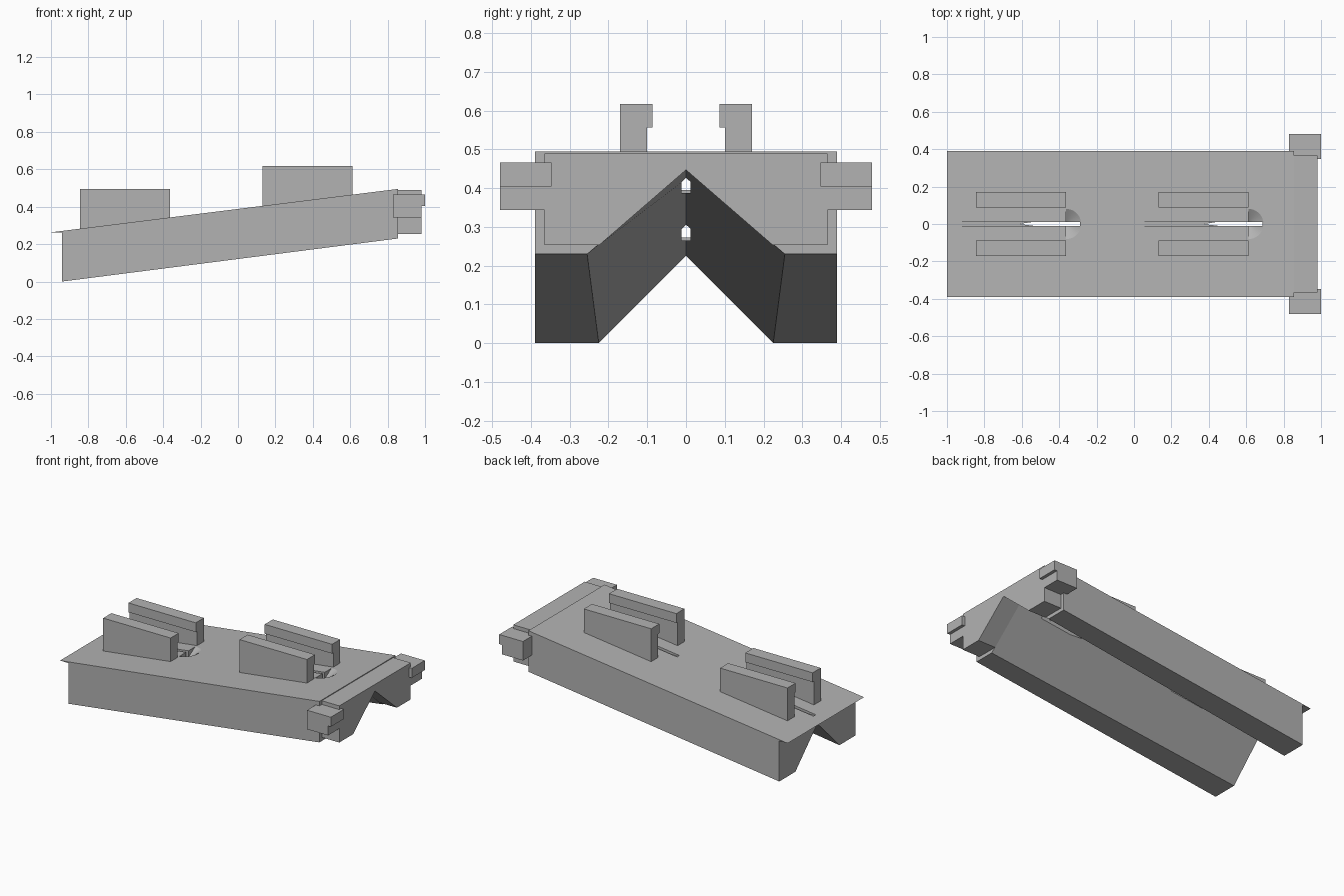
import bpy
import bmesh

cube = bpy.data.objects.get("Cube")
if cube:
    bpy.data.objects.remove(cube, do_unlink=True)

grey = bpy.data.materials.new("plain grey")
grey.use_nodes = True
grey.diffuse_color = (0.45, 0.45, 0.45, 1)
grey.node_tree.nodes["Principled BSDF"].inputs["Base Color"].default_value = (0.45, 0.45, 0.45, 1)

HALF = 0.39          # half width of the body
BACK, FRONT = -0.94, 0.855
SLOPE = 0.125


def top_at(x):
    return 0.495 + SLOPE * (x - FRONT)


def finish(name, bm):
    bmesh.ops.recalc_face_normals(bm, faces=bm.faces)
    mesh = bpy.data.meshes.new(name)
    bm.to_mesh(mesh)
    bm.free()
    mesh.materials.append(grey)
    obj = bpy.data.objects.new(name, mesh)
    bpy.context.collection.objects.link(obj)
    return obj


def loft(name, start, end):
    """Solid between two matching rings of points."""
    bm = bmesh.new()
    a = [bm.verts.new(p) for p in start]
    b = [bm.verts.new(p) for p in end]
    bm.faces.new(a)
    bm.faces.new(b)
    for i in range(len(a)):
        j = (i + 1) % len(a)
        bm.faces.new((a[i], a[j], b[j], b[i]))
    return finish(name, bm)


def box(name, x0, x1, y0, y1, z0, z1):
    ring = [(y0, z0), (y1, z0), (y1, z1), (y0, z1)]
    return loft(name, [(x0, y, z) for y, z in ring], [(x1, y, z) for y, z in ring])


def notched(x, half, top, bottom, apex, gap):
    """Cross-section with a V notch underneath."""
    return [(x, -half, top), (x, -half, bottom), (x, -gap, bottom), (x, 0, apex),
            (x, gap, bottom), (x, half, bottom), (x, half, top)]


def cut(target, cutter):
    mod = target.modifiers.new("cut", "BOOLEAN")
    mod.operation = "DIFFERENCE"
    mod.solver = "EXACT"
    mod.object = cutter
    bpy.context.view_layer.objects.active = target
    bpy.ops.object.modifier_apply(modifier=mod.name)
    bpy.data.objects.remove(cutter, do_unlink=True)


# Sloping body with a V channel along its underside
body = loft("sloped_body",
            notched(BACK, HALF, top_at(BACK), 0.0, 0.225, 0.225),
            notched(FRONT, HALF, top_at(FRONT), 0.23, 0.447, 0.255))

# Thin wedge lip at the low end
lip = [(-1.0, 0.263), (BACK, 0.263), (BACK, top_at(BACK))]
loft("wedge_lip", [(x, -HALF, z) for x, z in lip], [(x, HALF, z) for x, z in lip])

# Level end plate with the same notch
loft("end_plate",
     notched(FRONT, 0.365, 0.49, 0.253, 0.447, 0.224),
     notched(0.98, 0.365, 0.49, 0.253, 0.447, 0.224))

# Keyhole slots and the rail pairs beside them
for place, x0, rail_top in (("low", -0.845, 0.495), ("high", 0.13, 0.617)):
    x1 = x0 + 0.482

    # Half-round countersunk pocket
    bm = bmesh.new()
    bmesh.ops.create_cone(bm, cap_ends=True, segments=48, radius1=0.01, radius2=0.125, depth=0.07)
    for v in bm.verts:
        v.co.x += x1
        v.co.z += top_at(v.co.x) - 0.008
    bmesh.ops.bisect_plane(bm, geom=bm.verts[:] + bm.edges[:] + bm.faces[:],
                           plane_co=(x1, 0, 0), plane_no=(-1, 0, 0), clear_outer=True)
    bmesh.ops.holes_fill(bm, edges=[e for e in bm.edges if e.is_boundary])
    cut(body, finish("pocket_cutter", bm))

    # Narrow slot with a level floor
    floor = top_at(x0 - 0.075) - 0.008
    cut(body, box("slot_cutter", x0 - 0.075, x1 + 0.075, -0.012, 0.012, floor, 0.8))

    # Rails with an inward lip along the top
    for side, s in (("left", 1), ("right", -1)):
        def section(x):
            base = top_at(x) - 0.01
            ring = [(0.1, base), (0.17, base), (0.17, rail_top),
                    (0.087, rail_top), (0.087, rail_top - 0.06), (0.1, rail_top - 0.06)]
            return [(x, s * y, z) for y, z in ring]
        loft(f"{place}_rail_{side}", section(x0), section(x1))

# Stepped side catches at the high end
catch = [(0.83, 0.343), (0.98, 0.343), (0.98, 0.404), (1.0, 0.404), (1.0, 0.466), (0.83, 0.466)]
for side, s in (("left", 1), ("right", -1)):
    loft(f"side_catch_{side}", [(x, s * 0.355, z) for x, z in catch],
         [(x, s * 0.48, z) for x, z in catch])
    hook = sorted((s * 0.347, s * 0.36))
    box(f"catch_hook_{side}", 0.975, 1.0, hook[0], hook[1], 0.404, 0.466)
